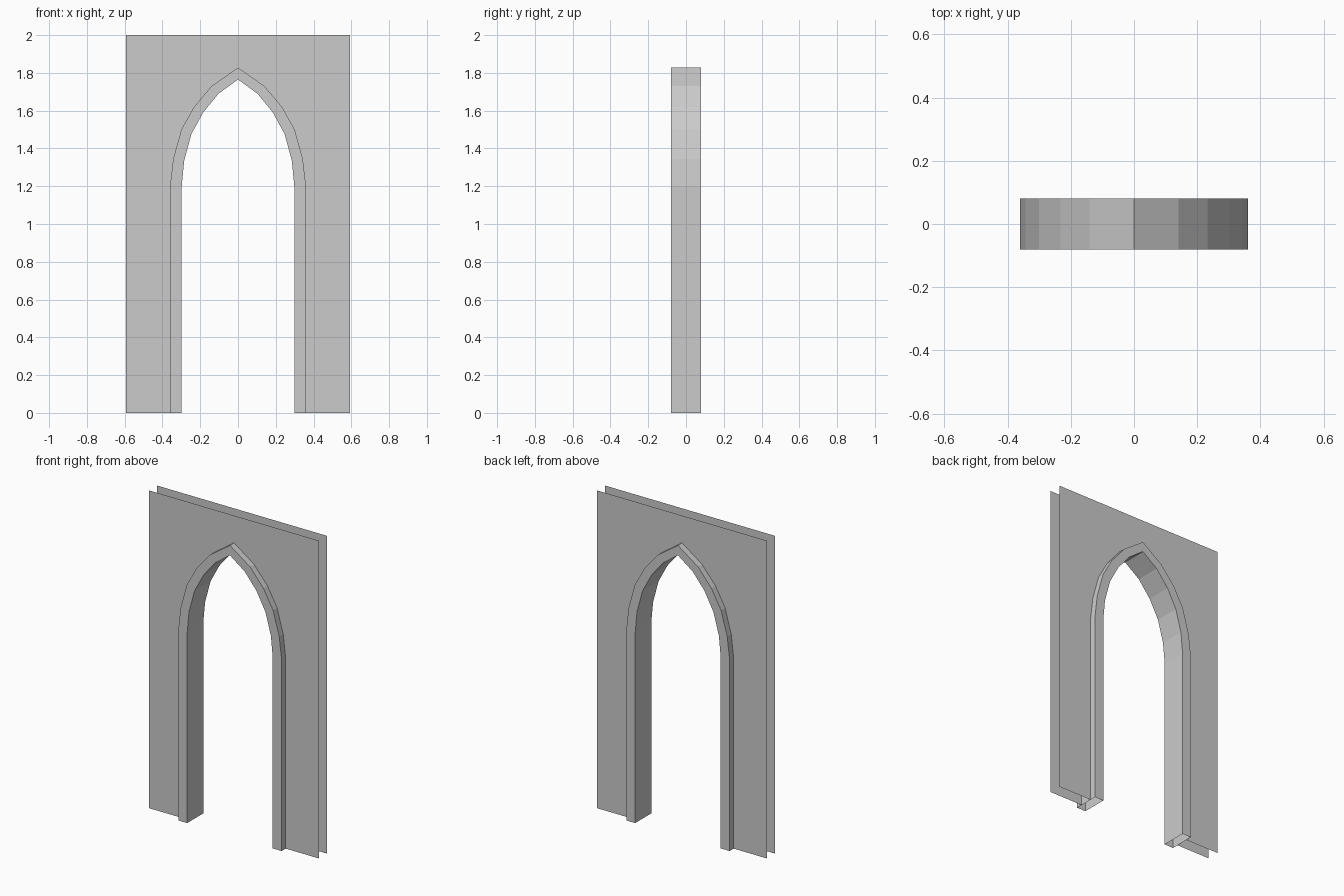
import bpy

if "Cube" in bpy.data.objects:
    bpy.data.objects.remove(bpy.data.objects["Cube"])

stone = bpy.data.materials.new("light grey stone")
stone.diffuse_color = (0.6, 0.6, 0.6, 1)
stone.use_nodes = True
stone.node_tree.nodes["Principled BSDF"].inputs["Base Color"].default_value = stone.diffuse_color


def make(name, verts, faces):
    mesh = bpy.data.meshes.new(name)
    mesh.from_pydata(verts, [], faces)
    mesh.materials.append(stone)
    obj = bpy.data.objects.new(name, mesh)
    bpy.context.collection.objects.link(obj)
    return obj


def mirrored(half):
    # half runs from the right foot up to the apex on x = 0
    return half + [(-x, z) for x, z in reversed(half[:-1])]


# Pointed arch outlines: outside and inside of the trim
outer = mirrored([(0.36, 0), (0.36, 1.2), (0.343, 1.345), (0.30, 1.5),
                  (0.233, 1.62), (0.14, 1.73), (0, 1.828)])
inner = mirrored([(0.298, 0), (0.298, 1.2), (0.285, 1.335), (0.247, 1.475),
                  (0.185, 1.59), (0.103, 1.69), (0, 1.765)])

# Two thin wall sheets with the arch opening cut out
W, H = 0.593, 2.0
outline = outer + [(-W, 0), (-W, H), (W, H), (W, 0)]
for name, y in (("front_wall", -0.04), ("back_wall", 0.04)):
    order = list(range(len(outline)))
    if y < 0:
        order.reverse()
    # outline runs clockwise seen from the front, so reverse it there
    make(name, [(x, y, z) for x, z in outline], [order])

# Arch trim: hollow rectangular section, open at the feet
D = 0.08
n = len(outer)
rings = [(outer, -D), (outer, D), (inner, D), (inner, -D)]
verts = [(x, y, z) for pts, y in rings for x, z in pts]
faces = []
for r in range(4):
    a, b = r * n, ((r + 1) % 4) * n
    for i in range(n - 1):
        faces.append((a + i, b + i, b + i + 1, a + i + 1))
make("arch_trim", verts, faces)
